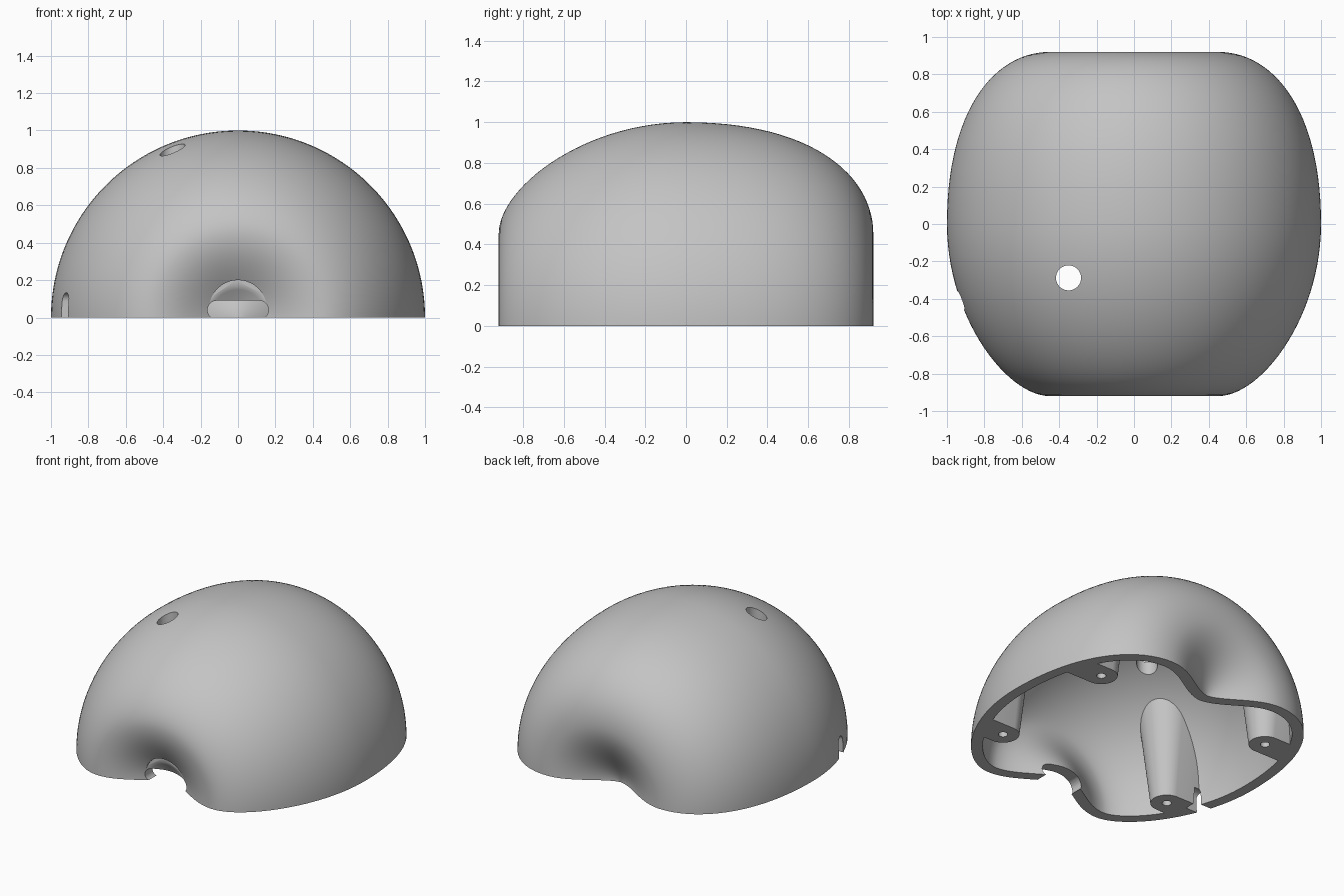
import bpy, bmesh, math
from mathutils import Vector
from mathutils.geometry import interpolate_bezier

if "Cube" in bpy.data.objects:
    bpy.data.objects.remove(bpy.data.objects["Cube"])

grey = bpy.data.materials.new("plain_grey")
grey.use_nodes = True
grey.diffuse_color = (0.55, 0.55, 0.55, 1)
grey.node_tree.nodes["Principled BSDF"].inputs["Base Color"].default_value = grey.diffuse_color

WALL = 0.075
FLOOR = -0.81


def make_object(name, bm):
    bmesh.ops.recalc_face_normals(bm, faces=bm.faces)
    mesh = bpy.data.meshes.new(name)
    bm.to_mesh(mesh)
    bm.free()
    mesh.materials.append(grey)
    ob = bpy.data.objects.new(name, mesh)
    bpy.context.collection.objects.link(ob)
    return ob


def bezier(a, b, c, d, n):
    pts = [Vector((*p, 0)) for p in (a, b, c, d)]
    return [p.xy for p in interpolate_bezier(*pts, n)]


# Outer profile as (radius, y): front dimple, front cheek, back cheek, back dimple
outer = bezier((0, -.73), (.13, -.75), (.27, -.92), (.45, -.92), 20)
outer += bezier((.45, -.92), (.68, -.92), (1, -.5), (1, 0), 28)[1:]
outer += bezier((1, 0), (1, .62), (.74, .92), (.45, .92), 28)[1:]
outer += bezier((.45, .92), (.27, .92), (.13, .75), (0, .73), 20)[1:]


def inset(profile, dist):
    """Offset the profile into the body, closing it on the axis."""
    pts = [Vector((0, profile[0].y + dist))]
    for prev, p, nxt in zip(profile, profile[1:], profile[2:]):
        t = (nxt - prev).normalized()
        pts.append(p + Vector((-t.y, t.x)) * dist)
    pts.append(Vector((0, profile[-1].y - dist)))
    return pts


def half_revolve(name, ring, steps=96):
    """Sweep a closed profile half a turn about y and cap it at the ground."""
    bm = bmesh.new()
    axis = {i: bm.verts.new((0, p.y, 0)) for i, p in enumerate(ring) if p.x < 1e-6}
    rows = []
    for s in range(steps + 1):
        a = math.pi * s / steps
        c, h = math.cos(a), math.sin(a)
        if s == steps:
            c, h = -1, 0
        rows.append([axis[i] if i in axis else bm.verts.new((p.x * c, p.y, p.x * h))
                     for i, p in enumerate(ring)])
    n = len(ring)
    for r0, r1 in zip(rows, rows[1:]):
        for i in range(n):
            j = (i + 1) % n
            quad = list(dict.fromkeys((r0[i], r0[j], r1[j], r1[i])))
            if len(quad) > 2:
                bm.faces.new(quad)
    bm.faces.new(rows[0])
    bm.faces.new(rows[-1])
    return make_object(name, bm)


def prism(name, axis, u, v, radius, lo, hi, half=0, upright=False, flare=0):
    """Extrude a circle, or a stadium when half > 0, along an axis; flare widens it."""
    bm = bmesh.new()
    ends = []
    for w in (lo, hi):
        loop = []
        r = radius + flare * w
        for k in range(48):
            a = 2 * math.pi * (k + 0.5) / 48
            du, dv = r * math.cos(a), r * math.sin(a)
            if upright:
                dv += math.copysign(half, dv)
            else:
                du += math.copysign(half, du)
            p, q = u + du, v + dv
            loop.append(bm.verts.new({"z": (p, q, w), "y": (p, w, q), "x": (w, p, q)}[axis]))
        ends.append(loop)
        bm.faces.new(loop)
    for k in range(48):
        j = (k + 1) % 48
        bm.faces.new((ends[0][k], ends[0][j], ends[1][j], ends[1][k]))
    return make_object(name, bm)


def combine(target, tool, operation, keep=False):
    mod = target.modifiers.new("combine", "BOOLEAN")
    mod.operation, mod.solver, mod.object = operation, "EXACT", tool
    bpy.context.view_layer.objects.active = target
    bpy.ops.object.modifier_apply(modifier=mod.name)
    if not keep:
        bpy.data.objects.remove(tool)


# Hollow half shell
shell = half_revolve("half_shell", outer + inset(outer, WALL)[::-1])
limit = half_revolve("boss_limit", inset(outer, WALL / 2))

# Screw bosses running up from the rim into the wall, widening upwards
bosses = [(x, y) for x in (-.685, .685) for y in (-.49, .49)]
for x, y in bosses:
    side = math.copysign(.15, x)
    boss = prism("boss", "z", x + side, y, .105, -.2, 1.2, half=.15, flare=.12)
    combine(boss, limit, "INTERSECT", keep=True)
    combine(shell, boss, "UNION")
bpy.data.objects.remove(limit)
for x, y in bosses:
    combine(shell, prism("screw_hole", "z", x, y, .03, -.1, .25), "DIFFERENCE")

# Round hole in the top
combine(shell, prism("top_hole", "z", -.35, -.288, .067, .5, 1.2), "DIFFERENCE")
# Recess and slot in the front dimple
combine(shell, prism("recess", "y", 0, .046, .154, -1, FLOOR), "DIFFERENCE")
combine(shell, prism("front_slot", "y", 0, .04, .05, -1, -.35, half=.113), "DIFFERENCE")
# Round-topped notch in the side rim
combine(shell, prism("side_notch", "x", -.41, 0, .048, -1.1, -.82, half=.085, upright=True),
        "DIFFERENCE")

bpy.ops.object.select_all(action="DESELECT")
shell.select_set(True)
bpy.context.view_layer.objects.active = shell
bpy.ops.object.shade_smooth_by_angle(angle=math.radians(35))
